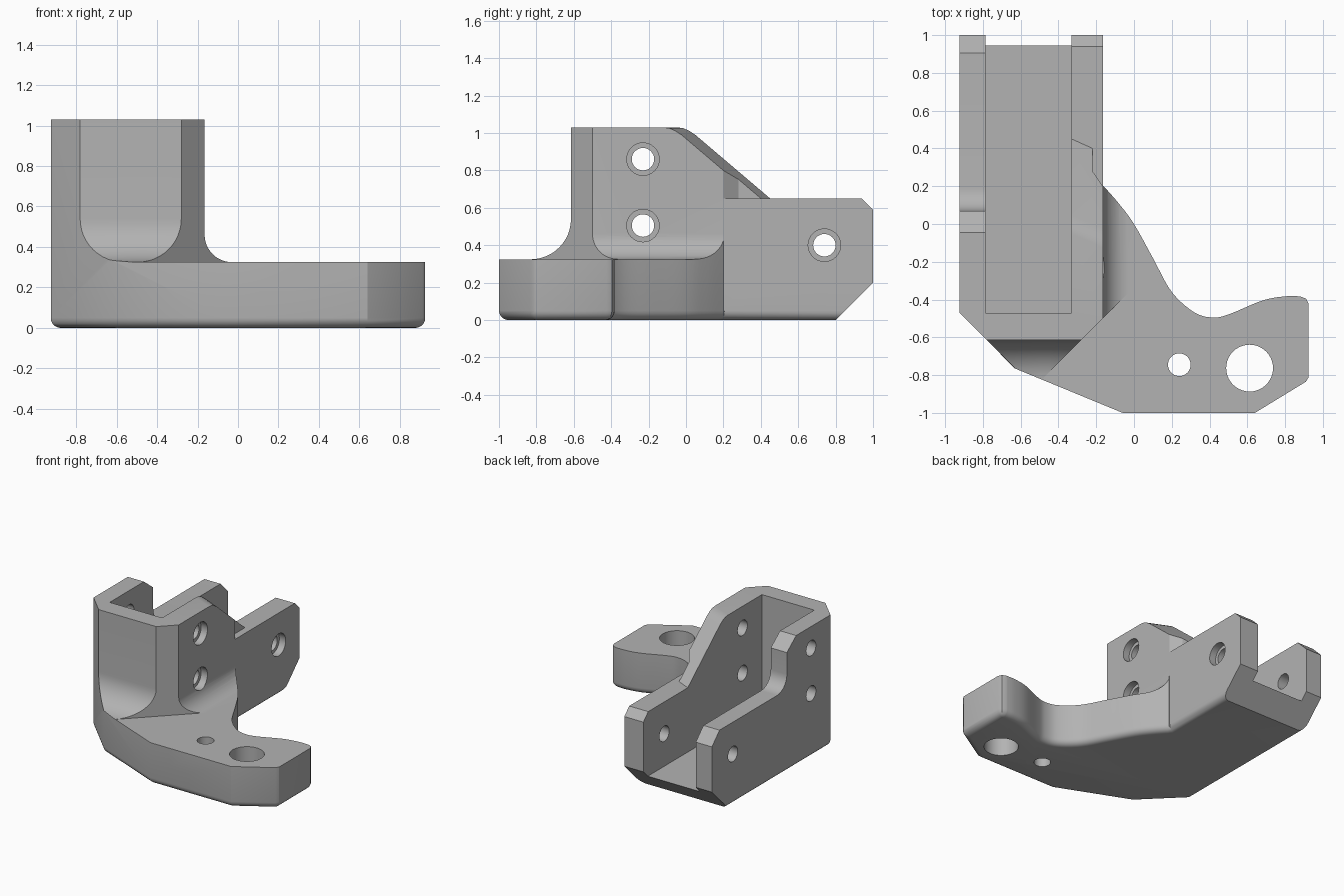
import bpy, bmesh, math
from mathutils import Vector

cube = bpy.data.objects.get("Cube")
if cube:
    bpy.data.objects.remove(cube, do_unlink=True)

grey = bpy.data.materials.new("plain grey")
grey.use_nodes = True
grey.diffuse_color = (0.45, 0.45, 0.45, 1)
grey.node_tree.nodes["Principled BSDF"].inputs["Base Color"].default_value = (0.45, 0.45, 0.45, 1)

PLACE = {
    "x": lambda a, b, t: (t, a, b),
    "y": lambda a, b, t: (a, t, b),
    "z": lambda a, b, t: (a, b, t),
}


def prism(name, axis, pts, lo, hi, bottom_round=0.0, shear=None):
    """Extrude a 2D profile along an axis."""
    bm = bmesh.new()
    ends = []
    for t in (lo, hi):
        ends.append([bm.verts.new(PLACE[axis](a, b, t)) for a, b in pts])
    low, high = ends
    n = len(pts)
    bm.faces.new(low)
    bm.faces.new(high)
    for i in range(n):
        j = (i + 1) % n
        bm.faces.new((low[i], low[j], high[j], high[i]))
    bmesh.ops.recalc_face_normals(bm, faces=bm.faces)
    if shear:
        for v in bm.verts:
            v.co.y += shear(v.co)
    if bottom_round:
        rim = [e for e in bm.edges if all(v.co.z == lo for v in e.verts)]
        bmesh.ops.bevel(bm, geom=rim, offset=bottom_round, segments=5,
                        profile=0.5, affect="EDGES")
    mesh = bpy.data.meshes.new(name)
    bm.to_mesh(mesh)
    bm.free()
    mesh.materials.append(grey)
    obj = bpy.data.objects.new(name, mesh)
    bpy.context.collection.objects.link(obj)
    return obj


def rect(a0, a1, b0, b1):
    return [(a0, b0), (a1, b0), (a1, b1), (a0, b1)]


def arc(ca, cb, r, start, end, steps=12):
    angles = [math.radians(start + (end - start) * i / steps) for i in range(steps + 1)]
    return [(ca + r * math.cos(t), cb + r * math.sin(t)) for t in angles]


def spline(pts, steps=5):
    """Smooth curve through the points."""
    p = [Vector(q) for q in [pts[0]] + pts + [pts[-1]]]
    out = []
    for a, b, c, d in zip(p, p[1:], p[2:], p[3:]):
        for i in range(steps):
            t = i / steps
            q = b + (c - a) * t / 2 + (2 * a - 5 * b + 4 * c - d) * t**2 / 2 \
                + (3 * b - a - 3 * c + d) * t**3 / 2
            out.append((q.x, q.y))
    return out + [pts[-1]]


def combine(body, other, operation):
    mod = body.modifiers.new(operation.lower(), "BOOLEAN")
    mod.operation = operation
    mod.solver = "EXACT"
    mod.object = other
    bpy.ops.object.select_all(action="DESELECT")
    bpy.context.view_layer.objects.active = body
    body.select_set(True)
    bpy.ops.object.modifier_apply(modifier=mod.name)
    bpy.data.objects.remove(other, do_unlink=True)


PLATE = 0.325
TOP = 1.03
OUTER = -0.165

# Front edge of both walls, with the large fillet down to the plate
front = [(-0.83, -0.1), (-0.83, PLATE)]
front += arc(-0.83, PLATE + 0.215, 0.215, -90, 0)[1:] + [(-0.615, TOP)]
back = [(1, 0.2), (0.7, -0.1)]

# Low plate
body = prism("bracket", "z", rect(-1.1, 1.1, -1.1, 0.2), -0.1, PLATE)

# Wall with the stepped top
step = [(-0.045, TOP), (0.07, 0.94)] + arc(0.19, 0.77, 0.12, 180, 270, 8)
wall_a = prism("stepped_wall", "x", front + step + [(0.905, 0.65), (1, 0.555)] + back, -1.1, -0.45)
combine(body, wall_a, "UNION")

# Wall with the skewed sloping top
slope = [(-0.05, TOP), (-0.015, 1.026), (0.015, 1.013), (0.05, 0.99), (0.45, 0.65)]
wall_b = prism("sloped_wall", "x", front + slope + [(0.94, 0.65), (1, 0.59)] + back, -0.5, OUTER,
               shear=lambda c: -0.45 * (c.x + 0.33) if c.z > 0.64 and -0.3 < c.y < 0.6 else 0)
combine(body, wall_b, "UNION")

# Side fillet between wall and plate
side = [(-0.3, 0.2), (-0.03, 0.2)] + arc(-0.03, PLATE + 0.135, 0.135, 270, 180) + [(-0.3, 0.46)]
combine(body, prism("side_fillet", "y", side, -0.62, 0.2), "UNION")

# Plan outline with rounded lower rim
lug = spline([(0.88, -0.383), (0.8, -0.383), (0.68, -0.405), (0.51, -0.475), (0.42, -0.495),
              (0.32, -0.468), (0.2, -0.36), (0.1, -0.18), (0, 0), (-0.08, 0.108), (OUTER, 0.205)])
outline = [(-0.925, -0.47), (-0.63, -0.765), (-0.06, -1), (0.64, -1), (0.91, -0.835),
           (0.925, -0.81), (0.925, -0.425), (0.912, -0.396)]
outline += lug + [(OUTER, 1.2), (-0.925, 1.2)]
combine(body, prism("outline", "z", outline, 0, 1.2, bottom_round=0.05), "INTERSECT")

# Channel, slanted front corner and relief beside the slope
cuts = [
    prism("channel", "z", rect(-0.785, -0.33, -0.47, 1.3), 0.145, 1.3),
    prism("corner", "z", [(-0.7, -1.035), (0.3, -0.035), (0.3, -1.035)], PLATE, 1.3),
    prism("relief", "z", [(-0.22, 0.28), (-0.1, 0.105), (-0.1, 0.7), (-0.22, 0.7)], 0.65, 1.3),
]

# Cross holes with counterbores
for y, z in ((-0.23, 0.86), (-0.23, 0.505), (0.74, 0.4)):
    cuts.append(prism("cross_hole", "x", arc(y, z, 0.06, 0, 360, 32)[:-1], -1.2, 0))
    cuts.append(prism("counterbore", "x", arc(y, z, 0.087, 0, 360, 32)[:-1], -0.22, 0))

# Upright holes in the lug
for x, y, r in ((0.24, -0.745, 0.06), (0.612, -0.763, 0.124)):
    cuts.append(prism("lug_hole", "z", arc(x, y, r, 0, 360, 40)[:-1], -0.2, 0.6))

for cutter in cuts:
    combine(body, cutter, "DIFFERENCE")

bpy.ops.object.shade_smooth_by_angle(angle=math.radians(28))
